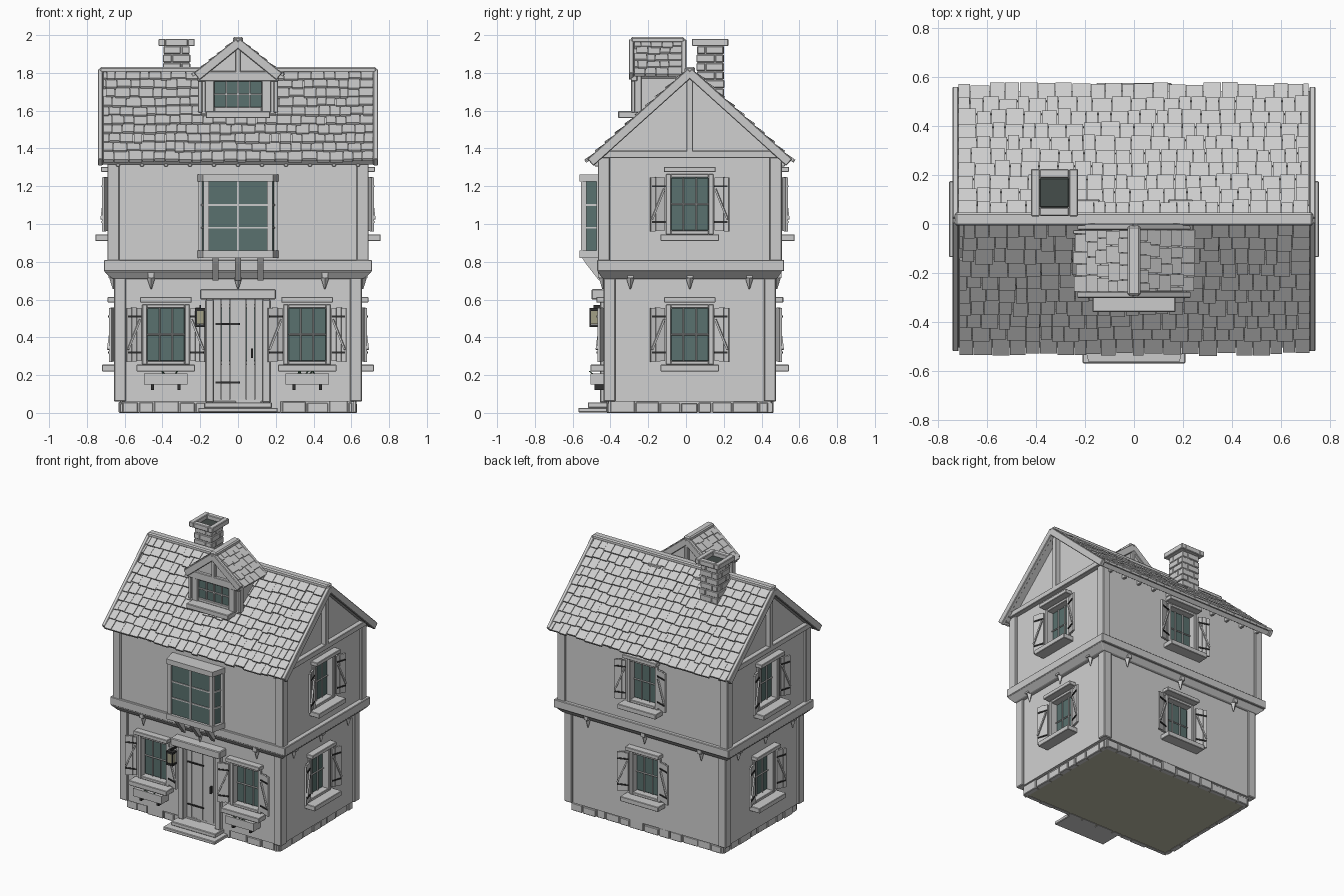
import bpy, bmesh, random
from math import radians, cos, sin
from mathutils import Matrix, Vector

random.seed(4)
if "Cube" in bpy.data.objects:
    bpy.data.objects.remove(bpy.data.objects["Cube"])


def material(name, rgb):
    m = bpy.data.materials.new(name)
    m.use_nodes = True
    m.diffuse_color = (*rgb, 1)
    m.node_tree.nodes["Principled BSDF"].inputs["Base Color"].default_value = (*rgb, 1)
    return m


PLASTER = material("plaster", (0.63, 0.63, 0.63))
TIMBER = material("timber", (0.6, 0.6, 0.6))
TILE = material("roof tile", (0.61, 0.61, 0.61))
STONE = material("stone", (0.62, 0.62, 0.62))
GLASS = material("window glass", (0.1, 0.165, 0.158))
METAL = material("dark iron", (0.03, 0.03, 0.03))
SOOT = material("soot", (0.06, 0.075, 0.07))
EARTH = material("earth", (0.5, 0.49, 0.38))
LAMP = material("lamp glass", (0.36, 0.35, 0.24))
LEAF = material("leaf", (0.1, 0.22, 0.13))

YC = 0.02   # depth centre of the house
I = Matrix.Identity(4)
T = lambda x, y, z: Matrix.Translation((x, y, z))
R = lambda deg, axis: Matrix.Rotation(radians(deg), 4, axis)


class Part:
    """Collects solids into one named object."""
    def __init__(self, name, M=I):
        self.name, self.M, self.bm, self.mats = name, M, bmesh.new(), []

    def paint(self, verts, mat):
        if mat not in self.mats:
            self.mats.append(mat)
        for f in {f for v in verts for f in v.link_faces}:
            f.material_index = self.mats.index(mat)

    def box(self, x0, x1, y0, y1, z0, z1, mat=TIMBER, M=I):
        size = Matrix.Diagonal((x1 - x0, y1 - y0, z1 - z0, 1))
        mid = T((x0 + x1) / 2, (y0 + y1) / 2, (z0 + z1) / 2)
        r = bmesh.ops.create_cube(self.bm, size=1, matrix=self.M @ M @ mid @ size)
        self.paint(r["verts"], mat)

    def bar(self, a, b, w, d, mat=TIMBER):
        """Flat bar from a to b in the local xz plane."""
        a, b = Vector(a), Vector(b)
        q = (b - a).to_track_quat("Z", "Y").to_matrix().to_4x4()
        self.box(-w / 2, w / 2, -d / 2, d / 2, 0, (b - a).length, mat, Matrix.Translation(a) @ q)

    def prism(self, poly, move, mat=TIMBER):
        """Polygon of 3D points swept along a vector."""
        n, move = len(poly), Vector(move)
        a = [self.bm.verts.new(self.M @ Vector(p)) for p in poly]
        b = [self.bm.verts.new(self.M @ (Vector(p) + move)) for p in poly]
        self.bm.faces.new(a)
        self.bm.faces.new(b[::-1])
        for i in range(n):
            self.bm.faces.new((a[i - 1], b[i - 1], b[i], a[i]))
        self.paint(a + b, mat)

    def done(self, bevel=0):
        bmesh.ops.recalc_face_normals(self.bm, faces=self.bm.faces)
        me = bpy.data.meshes.new(self.name)
        self.bm.to_mesh(me)
        self.bm.free()
        for m in self.mats:
            me.materials.append(m)
        ob = bpy.data.objects.new(self.name, me)
        bpy.context.collection.objects.link(ob)
        if bevel:
            mod = ob.modifiers.new("soft edges", "BEVEL")
            mod.width, mod.segments = bevel, 1
        return ob


def wall(name, M, half, z0, z1, holes):
    """Thin wall split into panels around rectangular openings."""
    p = Part(name, M)
    us = sorted({-half, half} | {u for h in holes for u in h[:2]})
    zs = sorted({z0, z1} | {z for h in holes for z in h[2:]})
    for a, b in zip(us, us[1:]):
        for c, d in zip(zs, zs[1:]):
            if not any(h[0] <= a and b <= h[1] and h[2] <= c and d <= h[3] for h in holes):
                p.box(a, b, 0, 0.02, c, d, PLASTER)
    p.done()


def glazing(p, w, h, y, cols, rows):
    p.box(-w / 2, w / 2, y, y + 0.01, -h / 2, h / 2, GLASS)
    for i in range(1, cols):
        u = w * (i / cols - 0.5)
        p.box(u - 0.004, u + 0.004, y - 0.01, y, -h / 2, h / 2)
    for i in range(1, rows):
        v = h * (i / rows - 0.5)
        p.box(-w / 2, w / 2, y - 0.01, y, v - 0.004, v + 0.004)


def window(name, M, w=0.2, h=0.28):
    """Recessed window with lintel, sill and two open shutters."""
    p = Part(name, M)
    glazing(p, w, h, 0.035, 3, 2)
    a, b = w / 2, h / 2
    for s in (-1, 1):
        p.box(min(s * a, s * (a + 0.025)), max(s * a, s * (a + 0.025)), -0.012, 0.05, -b - 0.02, b + 0.02)
        p.box(-a, a, -0.012, 0.05, min(s * b, s * (b + 0.02)), max(s * b, s * (b + 0.02)))
    p.box(-a - 0.037, a + 0.037, -0.05, 0.01, b + 0.03, b + 0.058)
    p.box(-a - 0.055, a + 0.055, -0.08, 0.01, -b - 0.055, -b - 0.02)
    p.done(0.003)
    for s, side in ((-1, "left"), (1, "right")):
        q = Part(name + "_shutter_" + side, M @ T(s * (a + 0.032), -0.012, 0) @ R(-18 * s, "Z"))
        for i in range(3):
            u = s * (0.013 + 0.027 * i)
            q.box(u - 0.0125, u + 0.0125, -0.008, 0.006, -b - 0.003 * i, b + 0.004 * (i % 2))
        q.bar((s * 0.075, -0.011, -b + 0.06), (s * 0.008, -0.011, b - 0.06), 0.014, 0.01)
        for v in (-b + 0.045, b - 0.045):
            q.box(min(0, s * 0.075), max(0, s * 0.075), -0.013, -0.006, v - 0.005, v + 0.005, METAL)
        q.done()


def sides(hx, hy):
    """Matrices of the four wall planes: front, right, back, left."""
    return [T(0, YC, 0) @ R(90 * i, "Z") @ T(0, -(hx if i % 2 else hy), 0) for i in range(4)]


# Foundation with a ring of uneven stones
p = Part("foundation")
p.box(-0.615, 0.615, YC - 0.43, YC + 0.43, 0.002, 0.07, STONE)
p.mats.append(EARTH)
for f in p.bm.faces:
    f.normal_update()
    if f.normal.z < -0.5:
        f.material_index = 1
p.done()
p = Part("foundation_stones")
for i, M in enumerate(sides(0.62, 0.432)):
    p.M, half = M, (0.42 if i % 2 else 0.61)
    u = -half
    while u < half - 0.02:
        w = min(random.uniform(0.07, 0.14), half - u)
        p.box(u, u + w - 0.006, -random.uniform(0.0, 0.012), 0.03, 0, random.uniform(0.05, 0.066), STONE)
        u += w
p.done(0.004)

# Walls and windows of both floors
names = ("front", "right", "back", "left")
for floor, hx, hy, z0, z1, zw in (("ground", 0.64, 0.445, 0.06, 0.74, 0.415), ("upper", 0.675, 0.475, 0.8, 1.36, 1.105)):
    for i, M in enumerate(sides(hx, hy)):
        spots = [0] if i or floor == "upper" else [-0.382, 0.366]
        holes = [(u - 0.11, u + 0.11, zw - 0.15, zw + 0.15) for u in spots]
        if i == 0:
            holes = [] if floor == "upper" else holes + [(-0.14, 0.14, 0.06, 0.6)]
        wall(f"{floor}_{names[i]}_wall", M, hy if i % 2 else hx, z0, z1, holes)
        if holes:
            for k, u in enumerate(spots):
                window(f"{floor}_{names[i]}_window_{k + 1}", M @ T(u, 0, zw))
    p = Part(floor + "_corner_posts")
    for sx in (-1, 1):
        for sy in (-1, 1):
            x, y = sx * (hx - 0.015), YC + sy * (hy - 0.02)
            p.box(x - 0.032, x + 0.032, y - 0.032, y + 0.032, z0, z1)
    p.done(0.005)

# Jetty between the floors and its pointed corbels
p = Part("jetty_beam")
p.box(-0.71, 0.71, YC - 0.49, YC + 0.5, 0.75, 0.81)
r = bmesh.ops.create_cube(p.bm, size=1, matrix=T(0, YC, 0.73) @ Matrix.Diagonal((1.42, 0.98, 0.04, 1)))
for v in r["verts"]:
    if v.co.z < 0.73:
        v.co.x *= 0.94
        v.co.y = YC + (v.co.y - YC) * 0.94
p.done(0.004)
p = Part("corbels")
for i, M in enumerate(sides(0.665, 0.465)):
    for u in ((-0.315, 0, 0.315) if i % 2 else (-0.46, 0, 0.46)):
        r = bmesh.ops.create_cone(p.bm, cap_ends=True, segments=4, radius1=0.003, radius2=0.025, depth=0.07,
                                  matrix=M @ T(u, 0.005, 0.69))
        p.paint(r["verts"], TIMBER)
        p.M = M
        p.box(u - 0.016, u + 0.016, -0.02, 0.03, 0.715, 0.752)
p.done()

# Door, frame, steps and lantern
p = Part("door", T(0, YC - 0.445, 0))
for i in range(6):
    u = -0.132 + 0.044 * i
    p.box(u + 0.001, u + 0.043, 0.015 + 0.002 * (i % 2), 0.04, 0.06, 0.6)
for z in (0.16, 0.47):
    p.box(-0.12, 0.01, 0.008, 0.016, z - 0.005, z + 0.005, METAL)
p.box(0.07, 0.08, -0.005, 0.016, 0.29, 0.34, METAL)
p.done()
p = Part("door_frame", T(0, YC - 0.445, 0))
for s in (-1, 1):
    p.box(s * 0.15 - 0.022, s * 0.15 + 0.022, -0.03, 0.03, 0.055, 0.6)
p.box(-0.2, 0.2, -0.075, 0.01, 0.6, 0.655)
p.done(0.005)
p = Part("door_steps")
p.box(-0.21, 0.21, -0.57, -0.4, 0.003, 0.027, STONE)
p.box(-0.18, 0.18, -0.52, -0.4, 0.027, 0.056, STONE)
p.done(0.004)
p = Part("lantern", T(-0.2, -0.485, 0))
p.box(-0.02, 0.02, -0.02, 0.02, 0.47, 0.54, LAMP)
for s in (-1, 1):
    for t in (-1, 1):
        p.box(s * 0.021 - 0.004, s * 0.021 + 0.004, t * 0.021 - 0.004, t * 0.021 + 0.004, 0.46, 0.55, METAL)
p.box(-0.028, 0.028, -0.026, 0.026, 0.54, 0.555, METAL)
p.box(-0.026, 0.026, -0.026, 0.026, 0.455, 0.468, METAL)
p.box(-0.005, 0.005, -0.005, 0.065, 0.555, 0.57, METAL)
p.done()

# Flower boxes
for n, x in ((1, -0.382), (2, 0.366)):
    p = Part(f"flower_box_{n}", T(x, -0.425, 0))
    p.box(-0.115, 0.115, -0.08, 0, 0.15, 0.208)
    for s in (-1, 1):
        p.box(s * 0.07 - 0.008, s * 0.07 + 0.008, -0.06, 0, 0.12, 0.152, METAL)
    for i in range(3 * n):
        u = random.uniform(-0.06, 0.06)
        p.bar((u, -0.06, 0.2), (u + random.uniform(-0.02, 0.02), -0.086, 0.22), 0.008, 0.003, LEAF)
    p.done()

# Bay window with brackets
p = Part("bay_window", T(0, 0, 0))
def bay(grow, z0, z1, mat):
    pts = ((-0.2, -0.44), (-0.168, -0.545), (0.168, -0.545), (0.2, -0.44))
    p.prism([(x + (grow if x > 0 else -grow), y - (grow if y < -0.5 else 0), z0) for x, y in pts], (0, 0, z1 - z0), mat)
bay(0, 0.85, 1.23, GLASS)
bay(0.018, 1.225, 1.262, TIMBER)
bay(0.018, 0.82, 0.86, TIMBER)
for z in (0.98, 1.1):
    bay(0.005, z - 0.005, z + 0.005, TIMBER)
for s in (-1, 1):
    p.box(s * 0.168 - 0.014, s * 0.168 + 0.014, -0.555, -0.527, 0.85, 1.23)
    p.box(s * 0.197 - 0.012, s * 0.197 + 0.012, -0.475, -0.45, 0.85, 1.23)
p.box(-0.006, 0.006, -0.552, -0.54, 0.85, 1.23)
for x in (-0.12, 0, 0.12):
    p.prism([(x - 0.016, -0.45, 0.82), (x - 0.016, -0.55, 0.82), (x - 0.016, -0.53, 0.79), (x - 0.016, -0.46, 0.7)], (0.032, 0, 0))
p.done()


def roof(name, M, hx, length, ang, rows, wmin, wmax):
    """Tiled gable roof whose ridge runs along local x at z = 0."""
    for s, side in ((180, "a"), (0, "b")):
        S = M @ R(s, "Z") @ R(-ang, "X")
        p = Part(f"{name}_slope_{side}", S)
        p.box(-hx + 0.02, hx - 0.02, 0, length - 0.01, -0.03, 0, TILE)
        step = length / rows
        for i in range(rows):
            u = -hx + 0.026
            while u < hx - 0.04:
                w = min(random.uniform(wmin, wmax), hx - 0.026 - u)
                drop, lift = random.uniform(-0.008, 0.008), random.uniform(0, 0.004)
                tile = T(0, i * step, 0) @ R(8, "X")
                p.box(u, u + w - 0.003, 0, step + 0.01 + drop, -0.006, 0.009 + lift, TILE, tile)
                u += w
        p.done()
        p = Part(f"{name}_bargeboards_{side}", S)
        for e in (-1, 1):
            p.box(e * (hx - 0.013) - 0.013, e * (hx - 0.013) + 0.013, 0, length, -0.032, 0.016)
        p.done(0.004)
    p = Part(name + "_ridge", M)
    p.box(-hx + 0.01, hx - 0.01, -0.027, 0.027, -0.01, 0.022, TILE)
    p.done(0.008)


# Main roof, gables and rafter ends
roof("main_roof", T(0, YC, 1.81), 0.742, 0.715, 42, 10, 0.045, 0.08)
p = Part("gable_walls")
p.prism([(-0.675, YC - 0.475, 1.34), (-0.675, YC + 0.475, 1.34), (-0.675, YC, 1.785)], (1.35, 0, 0), PLASTER)
p.done()
p = Part("gable_timbers", T(0, YC, 0))
for s in (-1, 1):
    p.box(s * 0.69 - 0.02, s * 0.69 + 0.02, -0.49, 0.49, 1.35, 1.388)
    p.box(s * 0.69 - 0.02, s * 0.69 + 0.02, -0.018, 0.018, 1.38, 1.79)
    for k in range(-5, 6):
        p.box(k * 0.127 - 0.01, k * 0.127 + 0.01, min(s * 0.46, s * 0.505), max(s * 0.46, s * 0.505), 1.305, 1.335)
    p.box(-0.72, 0.72, s * 0.5 - 0.012, s * 0.5 + 0.012, 1.325, 1.345)
p.done(0.003)

# Dormer
roof("dormer_roof", T(0, -0.15, 1.968) @ R(90, "Z"), 0.152, 0.288, 39, 5, 0.045, 0.075)
p = Part("dormer_walls")
p.box(-0.19, 0.19, -0.262, -0.005, 1.58, 1.8, PLASTER)
p.prism([(-0.2, -0.27, 1.79), (0.2, -0.27, 1.79), (0, -0.27, 1.95)], (0, 0.25, 0), PLASTER)
p.done()
p = Part("dormer_timbers")
for s in (-1, 1):
    p.box(s * 0.15 - 0.025, s * 0.15 + 0.025, -0.29, -0.25, 1.59, 1.78)
    p.box(s * 0.2 - 0.012, s * 0.2 + 0.012, -0.275, -0.235, 1.59, 1.79)
    p.box(s * 0.19 - 0.05, s * 0.19 + 0.05, 0.083, 0.1, 1.73, 1.775)
p.box(-0.125, 0.125, -0.285, -0.25, 1.595, 1.62)
p.box(-0.17, 0.17, -0.36, -0.25, 1.56, 1.597)
for y in (-0.292, -0.03):
    p.box(-0.215, 0.215, y, y + 0.035, 1.755 if y < -0.1 else 1.78, 1.81)
    p.box(-0.014, 0.014, y, y + 0.03, 1.8, 1.96)
p.done(0.004)
p = Part("dormer_window", T(0, 0, 1.688))
glazing(p, 0.25, 0.136, -0.272, 4, 2)
p.done()

# Chimney with staggered courses, open cap and dark flue
p = Part("chimney", T(-0.325, 0.128, 0))
for i in range(7):
    z, e, c = 1.63 + 0.045 * i, random.uniform(0.068, 0.076), 0.025 * (-1) ** i
    for a, b in ((-e, c - 0.002), (c + 0.002, e)):
        p.box(a, b, -e, -c - 0.002, z, z + 0.042, STONE)
        p.box(a, b, -c + 0.002, random.uniform(0.068, 0.076), z, z + 0.042, STONE)
p.box(-0.066, 0.066, -0.066, 0.066, 1.6, 1.945, STONE)
for s in (-1, 1):
    p.box(s * 0.078 - 0.018, s * 0.078 + 0.018, -0.097, 0.097, 1.942, 1.98, STONE)
    p.box(-0.06, 0.06, s * 0.078 - 0.018, s * 0.078 + 0.018, 1.942, 1.98, STONE)
p.box(-0.06, 0.06, -0.06, 0.06, 1.945, 1.953, SOOT)
p.done(0.004)
